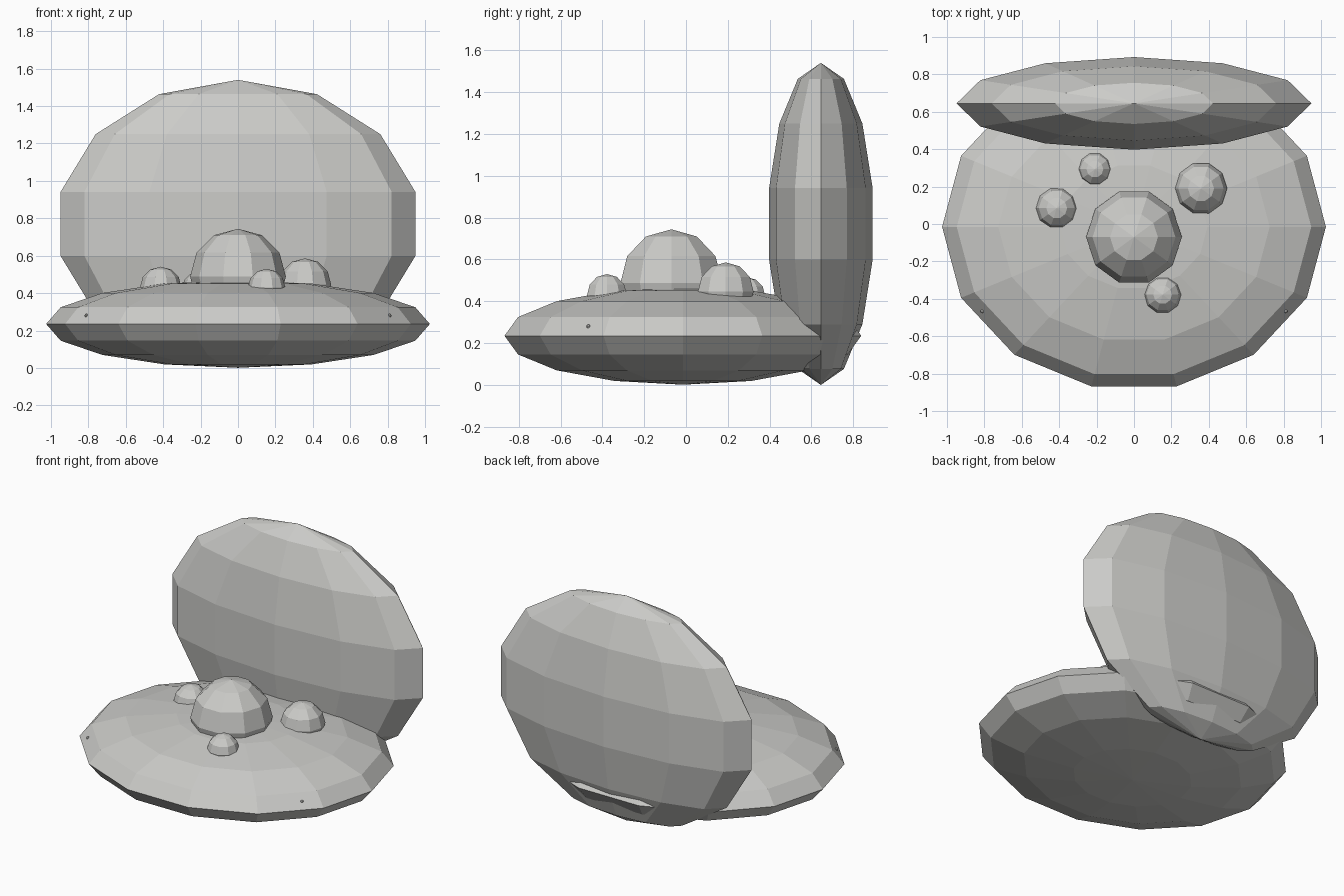
import bpy, math

if "Cube" in bpy.data.objects:
    bpy.data.objects.remove(bpy.data.objects["Cube"])

shell_grey = bpy.data.materials.new("shell_grey")
shell_grey.diffuse_color = (0.6, 0.6, 0.58, 1)
shell_grey.use_nodes = True
shell_grey.node_tree.nodes["Principled BSDF"].inputs["Base Color"].default_value = shell_grey.diffuse_color


def ball(name, centre, radii, segments, rings, turn=0.0):
    """Flat-shaded squashed ball with its poles along z."""
    bpy.ops.mesh.primitive_uv_sphere_add(segments=segments, ring_count=rings,
                                         radius=1)
    ob = bpy.context.object
    ob.name = name
    # turn the facets first, then stretch, so the outline stays regular
    ob.rotation_euler.z = turn
    bpy.ops.object.transform_apply(location=False, rotation=True, scale=False)
    ob.scale = radii
    ob.location = centre
    bpy.ops.object.transform_apply(location=False, rotation=False, scale=True)
    ob.data.materials.append(shell_grey)
    return ob


# Lower shell, with a corner pointing straight to the front
ball("lower_shell", (0, -0.015, 0.235), (1.026, 0.875, 0.234), 14, 8,
     math.pi / 2)

# Upright upper shell at the back
ball("upper_shell", (0, 0.645, 0.77), (0.973, 0.254, 0.77), 12, 7)

# Large pearl in the middle and small pearls around it: x, y, z, radius
pearls = [
    ("large_pearl", 0.0, -0.07, 0.488, 0.256),
    ("small_pearl_right", 0.358, 0.19, 0.446, 0.14),
    ("small_pearl_left", -0.413, 0.085, 0.43, 0.111),
    ("small_pearl_front", 0.153, -0.378, 0.43, 0.1),
    ("small_pearl_back", -0.209, 0.293, 0.425, 0.09),
]
for name, x, y, z, r in pearls:
    ball(name, (x, y, z), (r, r, r), 10, 6, math.pi / 2)

# Tiny bumps along the front rim, mirrored left and right
for i, (x, y, r) in enumerate([(0.31, -0.785, 0.009), (0.594, -0.665, 0.013),
                               (0.812, -0.467, 0.01)]):
    for side, sign in (("right", 1), ("left", -1)):
        ball(f"rim_bump_{side}_{i + 1}", (sign * x, y, 0.28), (r, r, r), 6, 4)
